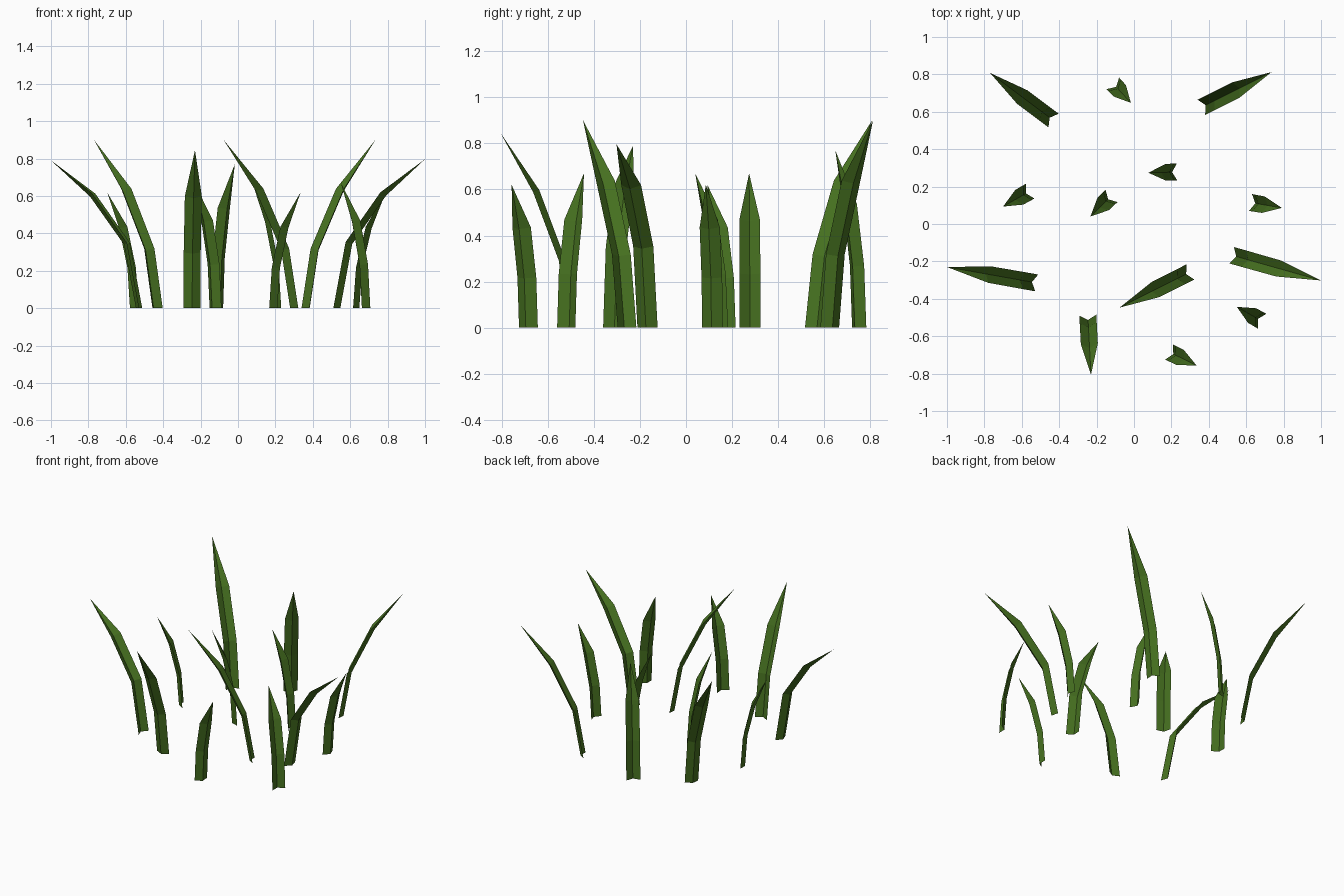
import bpy
import bmesh
from mathutils import Vector

default_cube = bpy.data.objects.get("Cube")
if default_cube:
    bpy.data.objects.remove(default_cube, do_unlink=True)

# One green for all blades
green = bpy.data.materials.new("grass_green")
green.use_nodes = True
color = (0.06, 0.16, 0.014, 1)
green.diffuse_color = color
green.node_tree.nodes["Principled BSDF"].inputs["Base Color"].default_value = color
green.node_tree.nodes["Principled BSDF"].inputs["Roughness"].default_value = 0.9

WIDTH = 0.091
FOLD = 0.026
UP = Vector((0, 0, 1))

# Spine shapes: (share of the lean, share of the height, width factor) per row
TALL = [(0, 0, 1), (0.135, 0.345, 1), (0.515, 0.695, 1)]
SHORT = [(0, 0, 1), (0.11, 0.345, 1), (0.47, 0.69, 0.98)]
DROOPING = [(0, 0, 1), (0.14, 0.43, 1), (0.54, 0.755, 0.98)]


def make_blade(name, base, tip, height, shape):
    """Sheet folded along its spine, bending from the base edge to a pointed tip."""
    run = Vector((tip[0] - base[0], tip[1] - base[1], 0))
    lean = run.normalized()
    side = UP.cross(lean)
    root = Vector((base[0], base[1], 0)) + lean * FOLD
    reach = run.length - FOLD
    spine = [root + lean * reach * s + UP * height * h for s, h, _ in shape]
    spine.append(root + lean * reach + UP * height)

    bm = bmesh.new()
    rows = []
    for i, (_, _, width) in enumerate(shape):
        # The edges rise off the spine, square to its direction, on the hollow side
        tangent = UP if i == 0 else (spine[i + 1] - spine[i - 1]).normalized()
        raised = spine[i] - side.cross(tangent) * FOLD
        half = side * WIDTH * width / 2
        rows.append([bm.verts.new(p) for p in (raised + half, spine[i], raised - half)])
    point = bm.verts.new(spine[-1])

    for low, high in zip(rows, rows[1:]):
        for k in range(2):
            bm.faces.new((low[k], low[k + 1], high[k + 1], high[k]))
    for k in range(2):
        bm.faces.new((rows[-1][k], rows[-1][k + 1], point))

    mesh = bpy.data.meshes.new(name)
    bm.to_mesh(mesh)
    bm.free()
    mesh.materials.append(green)
    blade = bpy.data.objects.new(name, mesh)
    bpy.context.collection.objects.link(blade)


# Tall blades
make_blade("tall_blade_back_right", (-0.43, 0.553), (-0.77, 0.808), 0.9, TALL)
make_blade("tall_blade_back_left", (0.36, 0.624), (0.735, 0.812), 0.9, TALL)
make_blade("tall_blade_centre", (0.302, -0.256), (-0.077, -0.447), 0.9, TALL)
make_blade("tall_blade_front", (-0.247, -0.487), (-0.23, -0.805), 0.845, TALL)

# Blades drooping outwards
make_blade("drooping_blade_left", (0.522, -0.167), (1, -0.302), 0.797, DROOPING)
make_blade("drooping_blade_right", (-0.52, -0.315), (-1, -0.23), 0.79, DROOPING)

# Short blades
make_blade("short_blade_back", (-0.113, 0.752), (-0.017, 0.648), 0.77, SHORT)
make_blade("short_blade_back_centre", (0.23, 0.278), (0.077, 0.274), 0.67, SHORT)
make_blade("short_blade_centre", (-0.12, 0.15), (-0.233, 0.04), 0.67, SHORT)
make_blade("short_blade_right", (-0.555, 0.176), (-0.7, 0.093), 0.62, SHORT)
make_blade("short_blade_left", (0.623, 0.115), (0.79, 0.086), 0.62, SHORT)
make_blade("short_blade_front", (0.187, -0.684), (0.335, -0.757), 0.62, SHORT)
make_blade("short_blade_front_left", (0.685, -0.52), (0.55, -0.443), 0.67, SHORT)
